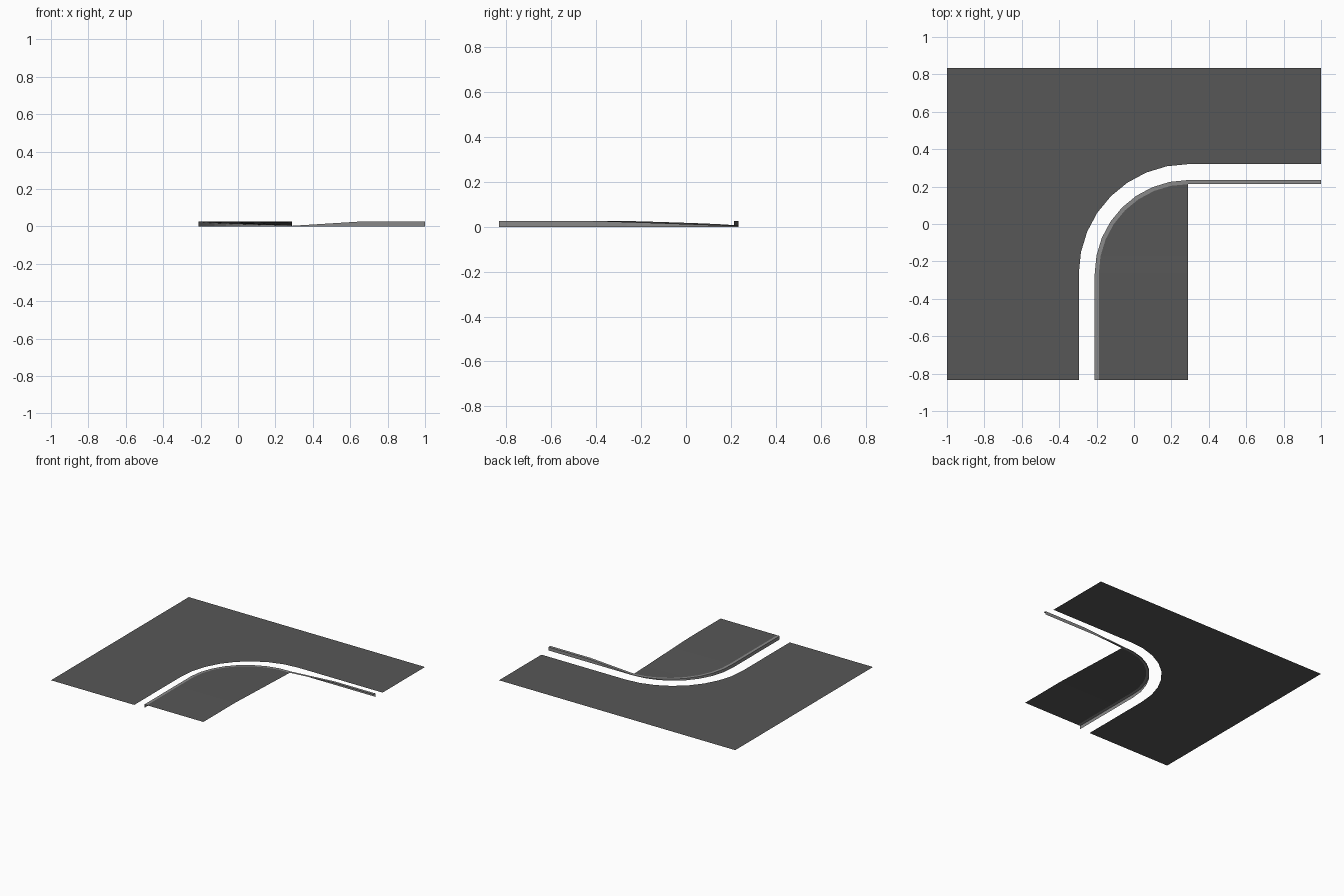
import bpy
import bmesh
import math

if "Cube" in bpy.data.objects:
    bpy.data.objects.remove(bpy.data.objects["Cube"])

CX, CY = 0.29, -0.265      # centre of the corner curve
END_X, END_Y = 1.0, 0.833  # tile limits
SEG = 8
HIGH, LOW = 0.026, 0.003   # full kerb height and dropped kerb height


def material(name, v):
    m = bpy.data.materials.new(name)
    m.diffuse_color = (v, v, v, 1)
    m.use_nodes = True
    m.node_tree.nodes["Principled BSDF"].inputs["Base Color"].default_value = m.diffuse_color
    return m


asphalt = material("dark asphalt", 0.095)
stone = material("grey kerb stone", 0.25)


def build(name, mat, faces):
    """Make an object from a list of faces given as point lists."""
    bm = bmesh.new()
    for pts in faces:
        bm.faces.new([bm.verts.new(p) for p in pts])
    bmesh.ops.remove_doubles(bm, verts=bm.verts, dist=1e-5)
    me = bpy.data.meshes.new(name)
    bm.to_mesh(me)
    bm.free()
    me.materials.append(mat)
    ob = bpy.data.objects.new(name, me)
    bpy.context.collection.objects.link(ob)
    return ob


def arc(r):
    """Corner curve from the left leg round to the right leg."""
    pts = []
    for k in range(SEG + 1):
        a = math.pi - k * math.pi / 2 / SEG
        pts.append((CX + r * math.cos(a), CY + r * math.sin(a)))
    return pts


def path(r):
    return [(CX - r, -END_Y)] + arc(r) + [(0.66, CY + r), (END_X, CY + r)]


# Heights along the kerb: full, ramp down round the curve, ramp up again
heights = [HIGH] + [HIGH + (LOW - HIGH) * k / SEG for k in range(SEG + 1)] + [HIGH, HIGH]

# Flat road sheet wrapping the corner
road = [(x, y, 0) for x, y in [(CX - 0.585, -END_Y)] + arc(0.585) + [(END_X, CY + 0.585)]]
road += [(END_X, END_Y, 0), (-END_X, END_Y, 0), (-END_X, -END_Y, 0)]
build("road", asphalt, [road[::-1]])

# Kerb: outer face and top strip, open underneath
outer, inner = path(0.5), path(0.478)
kerb = []
for i in range(len(outer) - 1):
    j = i + 1
    o0, o1 = (*outer[i], heights[i]), (*outer[j], heights[j])
    n0, n1 = (*inner[i], heights[i]), (*inner[j], heights[j])
    kerb.append([(*outer[j], 0), (*outer[i], 0), o0, o1])
    kerb.append([n0, n1, o1, o0])
build("kerb", stone, kerb)


# Pavement: rows from the kerb to the straight right edge, sloping down to the back
def edge_height(y):
    t = min(1, max(0, (y + 0.45) / 0.66))
    return HIGH + (LOW - HIGH) * t


left = [(x, y, h) for (x, y), h in zip(inner[:SEG + 2], heights)]
left.insert(1, (CX - 0.478, -0.45, HIGH))
right = [(CX, y, edge_height(y)) for x, y, h in left]
rows = []
for i in range(len(left) - 1):
    quad = [left[i], right[i], right[i + 1], left[i + 1]]
    if i == len(left) - 2:
        quad = quad[:2] + [left[i + 1]]
    rows.append(quad)
build("pavement", asphalt, rows)
